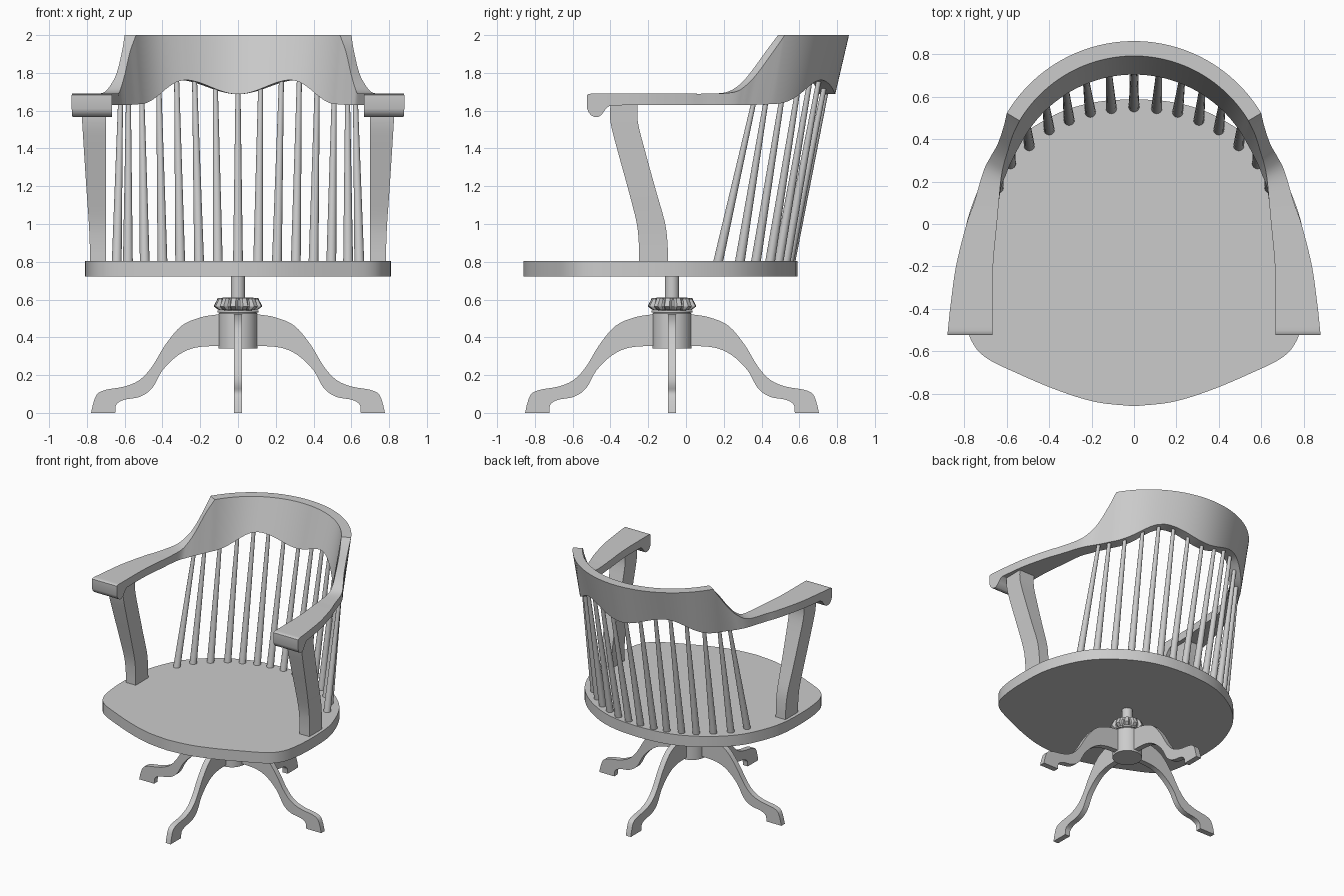
import bpy, bmesh, math
from mathutils import Vector

if "Cube" in bpy.data.objects:
    bpy.data.objects.remove(bpy.data.objects["Cube"])

BASE_Y = -0.074


def make(name, verts, faces, smooth=30):
    bm = bmesh.new()
    vs = [bm.verts.new(v) for v in verts]
    for f in faces:
        bm.faces.new([vs[i] for i in f])
    bmesh.ops.recalc_face_normals(bm, faces=bm.faces)
    me = bpy.data.meshes.new(name)
    bm.to_mesh(me)
    bm.free()
    ob = bpy.data.objects.new(name, me)
    bpy.context.collection.objects.link(ob)
    bpy.ops.object.select_all(action='DESELECT')
    ob.select_set(True)
    bpy.context.view_layer.objects.active = ob
    bpy.ops.object.shade_smooth_by_angle(angle=math.radians(smooth))
    return ob


def loft(name, rings):
    """Skin a list of equal closed rings and cap both ends."""
    n, m = len(rings[0]), len(rings)
    faces = [(k*n+i, k*n+(i+1) % n, (k+1)*n+(i+1) % n, (k+1)*n+i)
             for k in range(m-1) for i in range(n)]
    faces += [tuple(range(n)), tuple(range((m-1)*n, m*n))]
    return make(name, [v for r in rings for v in r], faces)


def spline(pts, steps=5):
    """Catmull-Rom through points of any dimension."""
    P = [Vector(p) for p in pts]
    P = [2*P[0]-P[1]] + P + [2*P[-1]-P[-2]]
    out = []
    for i in range(1, len(P)-2):
        a, b, c, d = P[i-1:i+3]
        for s in range(steps):
            t = s/steps
            out.append(0.5*(2*b + (c-a)*t + (2*a-5*b+4*c-d)*t*t + (3*b-a-3*c+d)*t**3))
    return out + [P[-2]]


def lathe(name, profile, n=40, y=BASE_Y):
    return loft(name, [[(r*math.cos(2*math.pi*i/n), y+r*math.sin(2*math.pi*i/n), z)
                        for i in range(n)] for r, z in profile])


# Seat: smooth shield outline, mirrored and given thickness
half = spline([(0, -.86), (.18, -.84), (.36, -.785), (.55, -.705), (.70, -.63), (.77, -.545),
               (.80, -.42), (.81, -.25), (.80, -.05), (.76, .1), (.69, .25), (.60, .36),
               (.48, .455), (.33, .535), (.17, .577), (0, .59)], 4)
outline = [(p[0], p[1]) for p in half] + [(-p[0], p[1]) for p in half[-2:0:-1]]
loft("seat", [[(x, y, z) for x, y in outline] for z in (.722, .805)])


# Crest rail and arms: one continuous swept rail of four-sided sections
def scallop(x):
    if x < .31:
        return 1.725 - .038*math.cos(math.pi*x/.31)
    return 1.6975 + .0625*math.cos(math.pi*min(1, (x-.31)/.25))


def crest(a):
    s, c = math.sin(a), math.cos(a)
    zb = scallop(.65*s)
    return [(.68*s, .11+.68*c, zb), (.70*s, .163+.70*c, 2.0),
            (.63*s, .163+.63*c, 2.0), (.60*s, .105+.60*c, zb)]


END = math.radians(59)
rail = [crest(END*i/32) for i in range(33)]

# each row: outer bottom xy, outer top xy, inner top xy, inner bottom xy, bottom z, top z
e = rail[-1]
rows = [[c for p in e for c in p[:2]] + [e[0][2], 2.0],
        (.625, .39, .615, .46, .572, .42, .55, .35, 1.632, 1.91),
        (.658, .34, .642, .38, .597, .34, .585, .28, 1.63, 1.80),
        (.685, .295, .675, .32, .615, .28, .605, .23, 1.63, 1.735),
        (.71, .24, .71, .25, .628, .21, .625, .18, 1.63, 1.697),
        (.755, .10, .755, .10, .638, .10, .638, .10, 1.63, 1.69),
        (.79, 0, .79, 0, .647, 0, .647, 0, 1.63, 1.69),
        (.84, -.2, .84, -.2, .665, -.2, .665, -.2, 1.63, 1.69),
        (.868, -.4, .868, -.4, .668, -.4, .668, -.4, 1.628, 1.69)]


def section(r):
    return [(r[0], r[1], r[8]), (r[2], r[3], r[9]), (r[4], r[5], r[9]), (r[6], r[7], r[8])]


rail += [section(r) for r in spline(rows, 5)[1:]]
# scrolled arm front
for y, zb, zt in [(-.42, 1.615, 1.69), (-.435, 1.595, 1.69), (-.448, 1.577, 1.69),
                  (-.465, 1.567, 1.69), (-.485, 1.567, 1.69), (-.503, 1.576, 1.69),
                  (-.516, 1.592, 1.688), (-.523, 1.61, 1.683)]:
    xo = .868 - (y+.4)*.1
    rail.append(section((xo, y, xo, y, .668, y, .668, y, zb, zt)))
full = [[(-x, y, z) for x, y, z in r] for r in rail[:0:-1]] + rail
loft("crest_rail_and_arms", full)

# Arm posts: front y, back y, outer x, z
post = spline([(-.40, -.255, .83, 1.64), (-.40, -.255, .825, 1.54), (-.36, -.215, .815, 1.38),
               (-.305, -.16, .802, 1.18), (-.262, -.112, .79, 1.01), (-.25, -.098, .785, .90),
               (-.248, -.095, .783, .80)], 4)
for side, sx in (("left", -1), ("right", 1)):
    loft(side + "_arm_post", [[(sx*.70, f, z), (sx*o, f, z), (sx*o, b, z), (sx*.70, b, z)]
                              for f, b, o, z in post])

# Back spindles: tapered rods, bottom xy then top xyz
rods = [(0, .553, 0, .745, 1.72), (.107, .545, .12, .735, 1.74), (.206, .528, .23, .705, 1.77),
        (.306, .49, .325, .66, 1.78), (.40, .445, .42, .60, 1.76), (.494, .37, .51, .515, 1.71),
        (.583, .285, .58, .425, 1.66), (.642, .17, .622, .36, 1.65)]
for k, (x0, y0, x1, y1, z1) in enumerate(rods):
    for sx in ((1,) if k == 0 else (-1, 1)):
        ring = [(math.cos(i*math.pi/8), math.sin(i*math.pi/8)) for i in range(16)]
        loft("spindle", [[(sx*(x + r*c), y + r*s, z) for c, s in ring]
                         for x, y, z, r in ((x0, y0, .80, .026), (x1, y1, z1, .013))])

# Pedestal: hub, collar and shaft
lathe("hub", [(.103, .34), (.103, .525), (.096, .533), (.075, .533), (.075, .548)])
lathe("collar", [(.108, .532), (.108, .542)])
lathe("shaft", [(.038, .50), (.038, .73)], 24)

# Height wheel: bevelled disc with notches round the rim
N = 60
wheel = []
for r, z, depth in [(.06, .545, 0), (.105, .546, .012), (.127, .562, .022), (.127, .57, .022),
                    (.112, .598, .012), (.108, .609, 0), (.06, .61, 0)]:
    wheel.append([((r - (depth if i % 5 < 2 else 0))*math.cos(2*math.pi*i/N),
                   BASE_Y + (r - (depth if i % 5 < 2 else 0))*math.sin(2*math.pi*i/N), z)
                  for i in range(N)])
loft("height_wheel", wheel)

# Four curved legs with block feet, profile as radius and height
upper = spline([(.05, .525), (.10, .522), (.20, .505), (.30, .46), (.385, .36), (.455, .245),
                (.52, .175), (.60, .14), (.70, .122), (.745, .10), (.765, .055), (.778, 0)], 4)
lower = spline([(.65, 0), (.643, .045), (.60, .07), (.52, .085), (.455, .13), (.40, .225),
                (.317, .305), (.227, .345), (.10, .355), (.05, .355)], 4)
profile = [(p[0], p[1]) for p in upper + lower]
for k in range(4):
    c, s = round(math.cos(k*math.pi/2)), round(math.sin(k*math.pi/2))
    loft("leg", [[(r*c - w*s, BASE_Y + r*s + w*c, z) for r, z in profile]
                 for w in (-.021, .021)])
